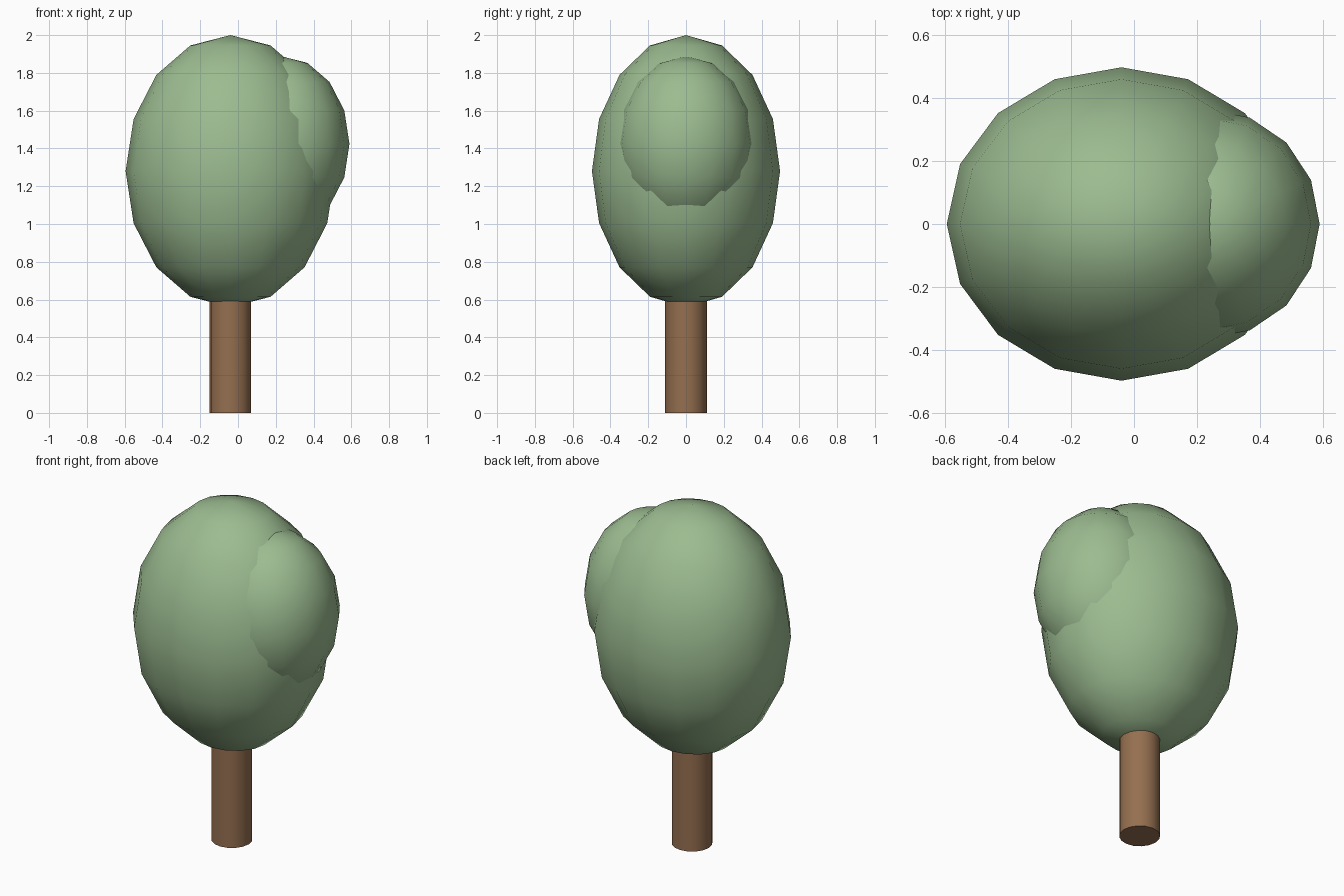
import bpy
import math

if "Cube" in bpy.data.objects:
    bpy.data.objects.remove(bpy.data.objects["Cube"])


def material(name, color):
    mat = bpy.data.materials.new(name)
    mat.diffuse_color = (*color, 1)
    mat.use_nodes = True
    mat.node_tree.nodes["Principled BSDF"].inputs["Base Color"].default_value = mat.diffuse_color
    return mat


def finish(name, mat):
    obj = bpy.context.object
    obj.name = name
    obj.data.materials.append(mat)
    bpy.ops.object.shade_smooth_by_angle(angle=math.radians(50))
    return obj


def foliage(name, center, radii, mat):
    bpy.ops.mesh.primitive_uv_sphere_add(segments=16, ring_count=8, radius=1, location=center)
    bpy.context.object.scale = radii
    bpy.ops.object.transform_apply(location=False, rotation=False, scale=True)
    return finish(name, mat)


leaf = material("leaf_green", (0.33, 0.50, 0.28))
bark = material("bark_brown", (0.30, 0.16, 0.08))

# Trunk, running up into the crown
bpy.ops.mesh.primitive_cylinder_add(vertices=16, radius=0.11, depth=0.72, location=(-0.04, 0, 0.36))
finish("trunk", bark)

# Large crown and the smaller clump on its right side
foliage("main_crown", (-0.04, 0, 1.28), (0.555, 0.498, 0.72), leaf)
foliage("side_crown", (0.23, 0, 1.424), (0.36, 0.366, 0.464), leaf)
